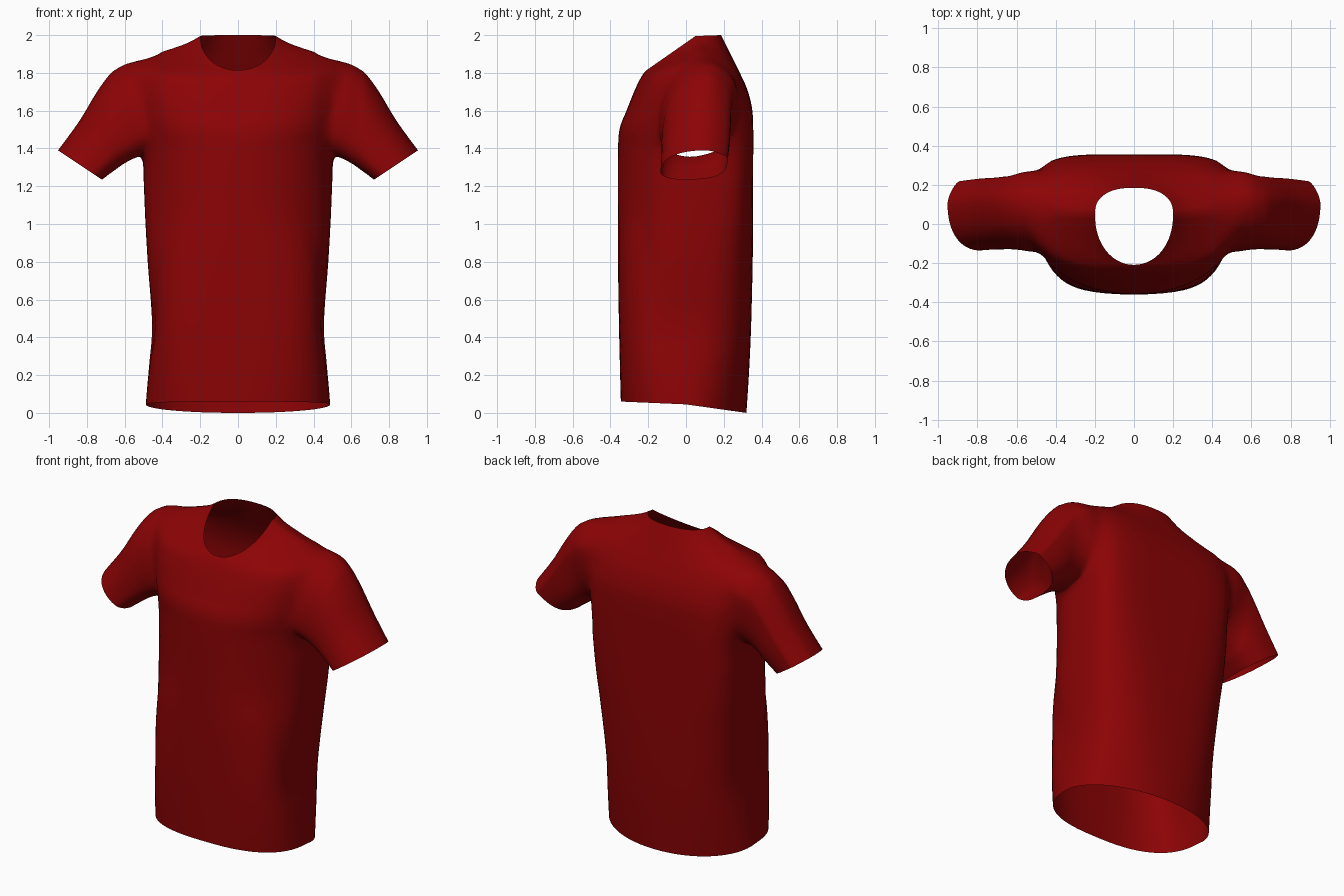
import bpy, bmesh, math

cube = bpy.data.objects.get("Cube")
if cube:
    bpy.data.objects.remove(cube, do_unlink=True)

SEG = 64    # points around each ring
STEPS = 5   # rings added per profile span


def make_material(name, rgb):
    m = bpy.data.materials.new(name)
    m.use_nodes = True
    m.diffuse_color = (*rgb, 1)
    bsdf = m.node_tree.nodes["Principled BSDF"]
    bsdf.inputs["Base Color"].default_value = (*rgb, 1)
    bsdf.inputs["Roughness"].default_value = 0.8
    return m


red = make_material("dark red cloth", (0.26, 0.001, 0.0015))
opening = bpy.data.materials.new("temporary opening")


def spline_rows(rows):
    """Pass a smooth curve through the rows of ring measurements."""
    out = []
    for i in range(len(rows) - 1):
        p0, p1 = rows[max(i - 1, 0)], rows[i]
        p2, p3 = rows[i + 1], rows[min(i + 2, len(rows) - 1)]
        for k in range(STEPS):
            t = k / STEPS
            out.append([0.5 * (2 * b + (c - a) * t + (2 * a - 5 * b + 4 * c - d) * t * t
                               + (3 * b - a - 3 * c + d) * t ** 3)
                        for a, b, c, d in zip(p0, p1, p2, p3)])
    out.append(list(rows[-1]))
    return out


def power(v, n):
    return math.copysign(abs(v) ** (2 / n), v)


def loft(name, rings):
    """Skin the rings and close both ends with marked fans."""
    bm = bmesh.new()
    loops = [[bm.verts.new(p) for p in ring] for ring in rings]
    for a, b in zip(loops, loops[1:]):
        for i in range(SEG):
            j = (i + 1) % SEG
            bm.faces.new((a[i], a[j], b[j], b[i]))
    for loop in (loops[0], loops[-1]):
        mid = bm.verts.new([sum(v.co[k] for v in loop) / SEG for k in range(3)])
        for i in range(SEG):
            f = bm.faces.new((loop[i], loop[(i + 1) % SEG], mid))
            f.material_index = 1
    bmesh.ops.recalc_face_normals(bm, faces=bm.faces)
    me = bpy.data.meshes.new(name)
    bm.to_mesh(me)
    bm.free()
    me.materials.append(red)
    me.materials.append(opening)
    ob = bpy.data.objects.new(name, me)
    bpy.context.scene.collection.objects.link(ob)
    return ob


def body_ring(row):
    w, yf, yb, yc, zf, zs, zb, nf, nb = row
    pts = []
    for i in range(SEG):
        a = 2 * math.pi * i / SEG
        c, s = math.cos(a), math.sin(a)
        n = nf if s < 0 else nb
        x, u = w * power(c, n), power(s, n)
        y = yc + u * ((yb - yc) if u > 0 else (yc - yf))
        z = zs + abs(u) * ((zb if u > 0 else zf) - zs)
        # soft diagonal fold running down each side of the front
        if 0.15 < z < 1.3:
            fade = math.sin(math.pi * (z - 0.15) / 1.15)
            line = -0.27 + (1.1 - z) * 0.25
            x *= 1 - 0.03 * fade * math.exp(-((y - line) / 0.06) ** 2)
        pts.append((x, y, z))
    return pts


def sleeve_ring(row, side):
    xt, zt, xb, zb, yf, yb = row
    pts = []
    for i in range(SEG):
        a = 2 * math.pi * i / SEG
        n = 1.95 if math.sin(a) > 0 else 2.7   # rounder above, flatter below
        up, across = power(math.sin(a), n), power(math.cos(a), n)
        t = (up + 1) / 2 + 0.2 * across * (1 - abs(up))
        x, z = xb + (xt - xb) * t, zb + (zt - zb) * t
        y = (yf + yb) / 2 + across * (yb - yf) / 2 + 0.055 * up * (1 - abs(across))
        pts.append((side * x, y, z))
    return pts


# Body from hem to neckline:
# half width, front y, back y, side y, front z, side z, back z, front and back squareness
body_rows = [
    (.488, -.345, .320, .00, 0.06, 0.045, 0.00, 2.6, 2.05),
    (.472, -.350, .335, .00, 0.25, 0.25, 0.24, 3.0, 2.4),
    (.455, -.355, .345, .01, 0.47, 0.47, 0.47, 3.3, 2.8),
    (.478, -.360, .353, .02, 0.80, 0.80, 0.80, 2.7, 3.2),
    (.492, -.360, .355, .03, 1.05, 1.05, 1.05, 2.2, 3.9),
    (.505, -.360, .356, .04, 1.36, 1.36, 1.36, 2.1, 4.6),
    (.520, -.352, .356, .05, 1.50, 1.50, 1.50, 2.25, 4.4),
    (.540, -.315, .350, .06, 1.60, 1.62, 1.61, 2.4, 3.9),
    (.560, -.275, .325, .07, 1.70, 1.76, 1.71, 2.4, 3.4),
    (.545, -.247, .290, .07, 1.76, 1.872, 1.79, 2.3, 3.0),
    (.400, -.226, .255, .07, 1.795, 1.912, 1.86, 2.3, 2.6),
    (.270, -.214, .220, .06, 1.81, 1.957, 1.93, 2.2, 2.4),
    (.200, -.208, .185, .05, 1.815, 1.995, 2.00, 2.1, 2.4),
]
shirt = loft("shirt", [body_ring(r) for r in spline_rows(body_rows)])

# Sleeve from inside the shoulder to the cuff: top x, z, bottom x, z, front y, back y
sleeve_rows = [
    (.38, 1.85, .38, 1.42, -.11, .25),
    (.57, 1.86, .47, 1.375, -.145, .275),
    (.66, 1.81, .54, 1.35, -.135, .25),
    (.74, 1.71, .60, 1.32, -.13, .238),
    (.84, 1.545, .66, 1.28, -.13, .232),
    (.953, 1.39, .72, 1.235, -.135, .22),
]
bpy.context.view_layer.objects.active = shirt
for name, side in (("left_sleeve", 1), ("right_sleeve", -1)):
    sleeve = loft(name, [sleeve_ring(r, side) for r in spline_rows(sleeve_rows)])
    sleeve.hide_render = True
    mod = shirt.modifiers.new("join_" + name, 'BOOLEAN')
    mod.operation = 'UNION'
    mod.solver = 'EXACT'
    mod.object = sleeve
    bpy.ops.object.modifier_apply(modifier=mod.name)
    bpy.data.objects.remove(sleeve, do_unlink=True)

# Open the neck, cuffs and hem, then soften the armhole seams
bm = bmesh.new()
bm.from_mesh(shirt.data)
caps = [f for f in bm.faces if f.material_index == 1]
bmesh.ops.delete(bm, geom=caps, context='FACES')
bmesh.ops.remove_doubles(bm, verts=bm.verts, dist=0.003)
seam = [v for v in bm.verts
        if 0.43 < abs(v.co.x) < 0.66 and v.co.z > 1.3 and not v.is_boundary]
for _ in range(12):
    bmesh.ops.smooth_vert(bm, verts=seam, factor=0.5,
                          use_axis_x=True, use_axis_y=True, use_axis_z=True)
for f in bm.faces:
    f.smooth = True
    f.material_index = 0
bm.to_mesh(shirt.data)
bm.free()
shirt.data.materials.clear()
shirt.data.materials.append(red)
bpy.data.materials.remove(opening)
